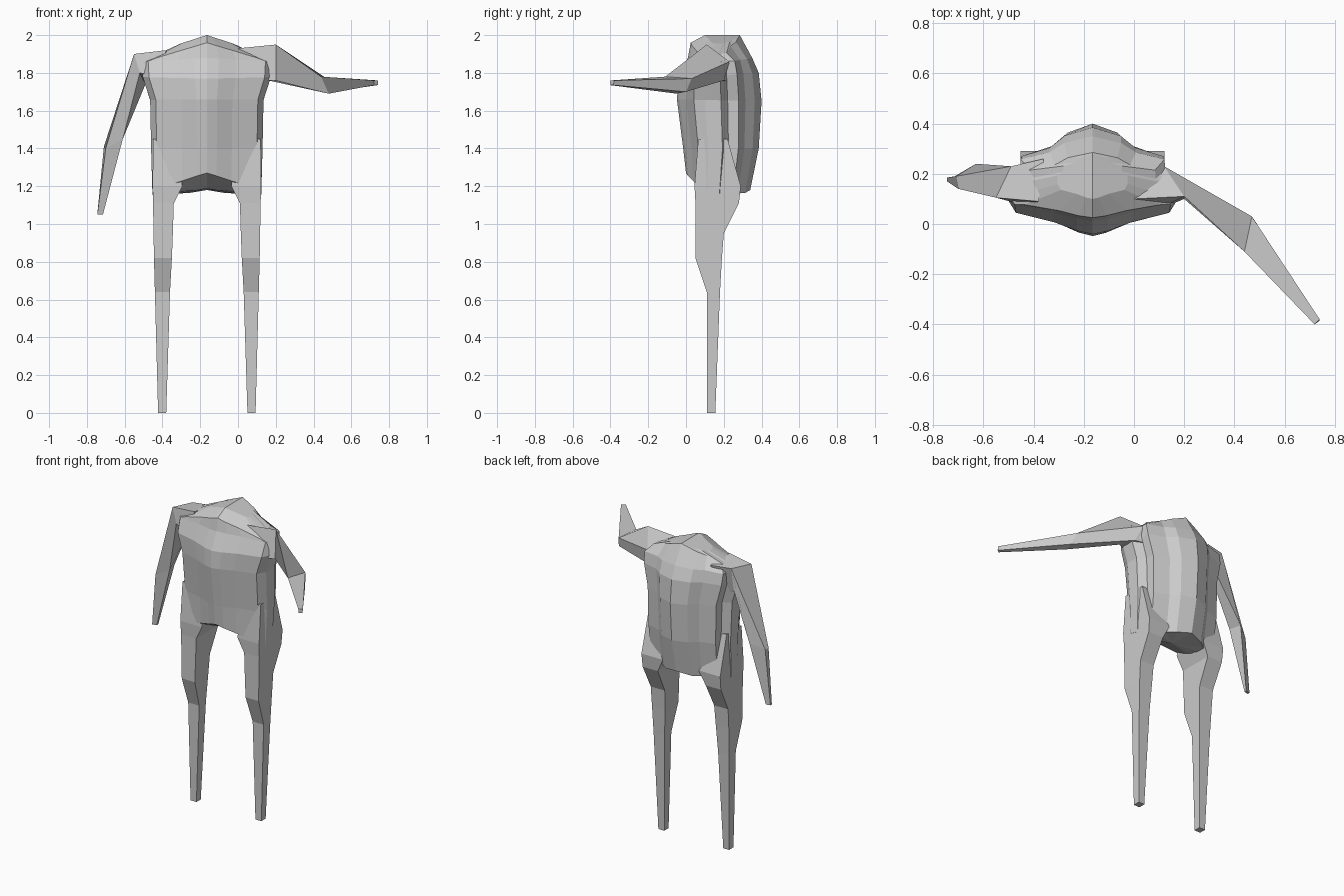
import bpy, bmesh

CX = -0.165  # body centre line


def loft(name, rings):
    """Skin closed rings of equal point count and cap both ends."""
    bm = bmesh.new()
    vs = [[bm.verts.new(p) for p in r] for r in rings]
    n = len(vs[0])
    for a, b in zip(vs, vs[1:]):
        for i in range(n):
            j = (i + 1) % n
            bm.faces.new((a[i], a[j], b[j], b[i]))
    caps = [bm.faces.new(vs[0]), bm.faces.new(vs[-1])]
    if n > 4:
        bmesh.ops.poke(bm, faces=caps)
    bmesh.ops.remove_doubles(bm, verts=bm.verts, dist=.0005)
    bmesh.ops.recalc_face_normals(bm, faces=bm.faces)
    me = bpy.data.meshes.new(name)
    bm.to_mesh(me)
    bm.free()
    ob = bpy.data.objects.new(name, me)
    bpy.context.collection.objects.link(ob)
    return ob


# Torso: half profile (width fraction, depth fraction), grooved behind the ribs
half = [(0, 0), (.18, .03), (.45, .11), (.9, .2), (1, .33), (1, .52),
        (.84, .6), (.83, .73), (.5, .81), (.33, .92), (0, 1)]
profile = half + [(-u, t) for u, t in reversed(half[1:-1])]
# front z, back z, drop at sides, half width, front y, back y
levels = [
    (1.27, 1.18, -.07, .288, .00, .34),
    (1.40, 1.40, 0, .295, -.015, .385),
    (1.66, 1.65, 0, .30, -.048, .40),
    (1.77, 1.80, 0, .34, -.04, .385),
    (1.88, 1.88, -.02, .345, .01, .35),
    (1.96, 2.00, -.10, .30, .025, .285),
    (2.00, 2.00, -.045, .14, .10, .28),
    (2.00, 2.00, 0, 0, .11, .275),
]
loft("torso", [
    [(CX + u * w, yf + t * (yb - yf), zf + t * (zb - zf) + abs(u) * dz)
     for u, t in profile]
    for zf, zb, dz, w, yf, yb in levels])

# Legs: z, outer and inner distance from centre, front and back y
leg = [
    (1.45, .285, .14, .065, .22),
    (1.20, .287, .13, .045, .29),
    (1.11, .285, .175, .05, .28),
    (.95, .282, .18, .05, .20),
    (.82, .28, .185, .05, .19),
    (.64, .275, .195, .11, .18),
    (0, .258, .215, .11, .155),
]
for side, name in ((-1, "left_leg"), (1, "right_leg")):
    loft(name, [[(CX + side * o, f, z), (CX + side * o, b, z),
                 (CX + side * i, b, z), (CX + side * i, f, z)]
                for z, o, i, f, b in leg])

# Lowered arm: root, shoulder, elbow, wrist
loft("lowered_arm", [
    [(-.38, .09, 1.92), (-.36, .26, 1.90), (-.40, .20, 1.70), (-.42, .07, 1.78)],
    [(-.55, .105, 1.90), (-.49, .23, 1.90), (-.49, .20, 1.74), (-.52, .10, 1.80)],
    [(-.70, .14, 1.40), (-.71, .19, 1.41), (-.63, .24, 1.45), (-.61, .16, 1.45)],
    [(-.745, .17, 1.05), (-.745, .185, 1.05), (-.715, .19, 1.05), (-.715, .175, 1.05)],
])

# Arm reaching forward: root, shoulder, elbow, wrist
loft("reaching_arm", [
    [(.00, .10, 1.93), (-.02, .25, 1.92), (.05, .24, 1.75), (.08, .05, 1.76)],
    [(.20, .11, 1.95), (.12, .23, 1.86), (.16, .20, 1.76), (.20, .10, 1.76)],
    [(.44, -.11, 1.78), (.47, .03, 1.77), (.49, .00, 1.70), (.48, -.05, 1.69)],
    [(.72, -.40, 1.76), (.74, -.38, 1.76), (.74, -.385, 1.735), (.72, -.40, 1.735)],
])
